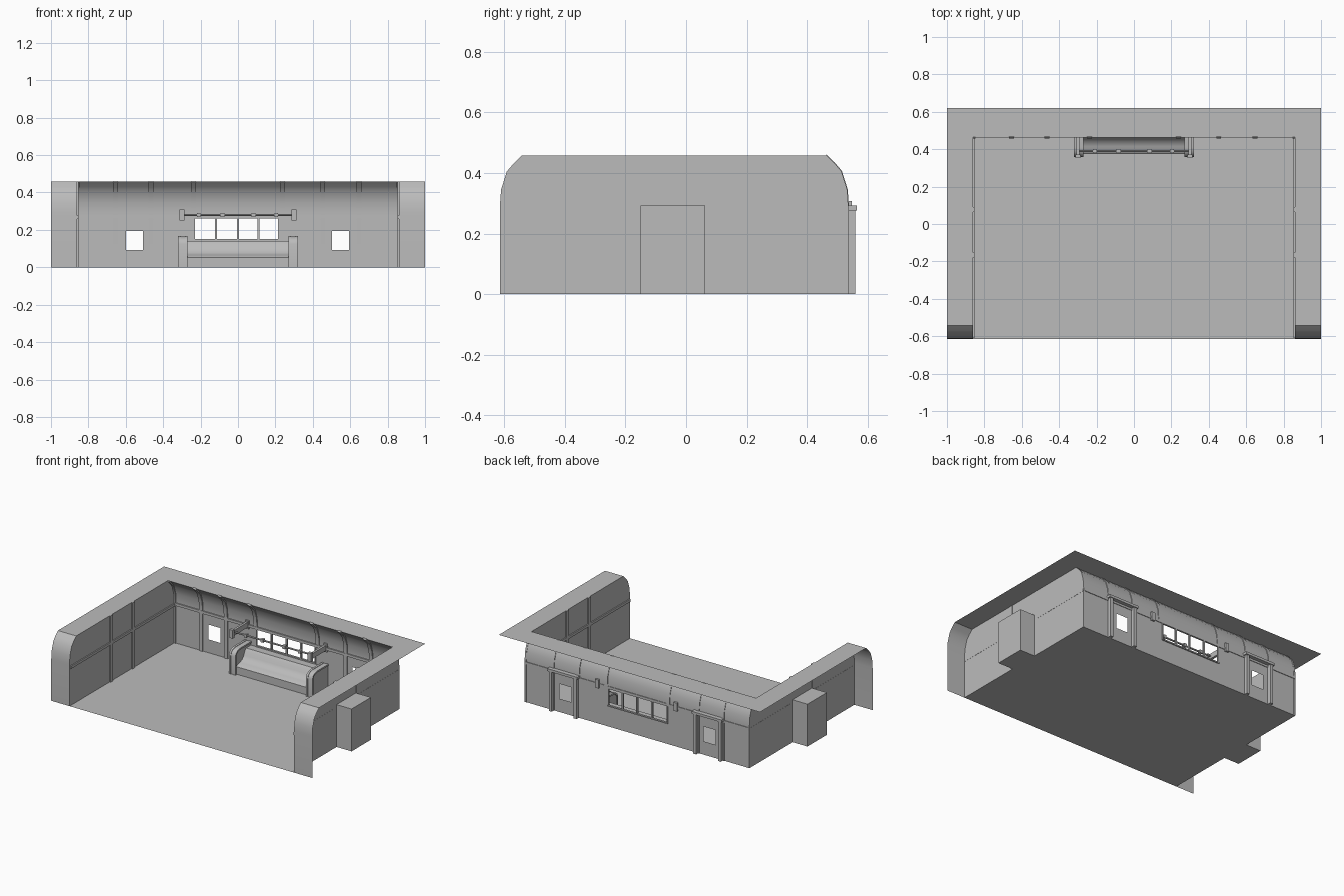
import bpy, bmesh, math

if "Cube" in bpy.data.objects:
    bpy.data.objects.remove(bpy.data.objects["Cube"])

grey = bpy.data.materials.new("plain_grey")
grey.diffuse_color = (0.5, 0.5, 0.5, 1)
grey.use_nodes = True
grey.node_tree.nodes["Principled BSDF"].inputs["Base Color"].default_value = grey.diffuse_color


def make(name, verts, faces, smooth=False, solid=False):
    me = bpy.data.meshes.new(name)
    me.from_pydata(verts, [], faces)
    bm = bmesh.new()
    bm.from_mesh(me)
    bmesh.ops.remove_doubles(bm, verts=bm.verts, dist=1e-5)
    if solid:
        bmesh.ops.recalc_face_normals(bm, faces=bm.faces)
    bm.to_mesh(me)
    bm.free()
    me.materials.append(grey)
    ob = bpy.data.objects.new(name, me)
    bpy.context.collection.objects.link(ob)
    if smooth:
        bpy.ops.object.select_all(action='DESELECT')
        ob.select_set(True)
        bpy.context.view_layer.objects.active = ob
        bpy.ops.object.shade_smooth_by_angle(angle=math.radians(40))
    return ob


def box(name, x0, x1, y0, y1, z0, z1):
    v = [(x, y, z) for x in (x0, x1) for y in (y0, y1) for z in (z0, z1)]
    f = [(0, 1, 3, 2), (4, 6, 7, 5), (0, 4, 5, 1), (2, 3, 7, 6), (0, 2, 6, 4), (1, 5, 7, 3)]
    return make(name, v, f, solid=True)


def prism(name, prof, x0, x1, smooth=False):
    """Extrude a closed y-z outline along x."""
    n = len(prof)
    v = [(x, y, z) for x in (x0, x1) for y, z in prof]
    f = [(i, (i + 1) % n, n + (i + 1) % n, n + i) for i in range(n)]
    f += [tuple(range(n)), tuple(range(n, 2 * n))]
    return make(name, v, f, smooth, True)


def sheet(name, us, path, holes, place, smooth=False):
    """Grid of cells from us and path rows, leaving out the holes (u0, u1, v0, v1)."""
    v = [place(u, p) for p in path for u in us]
    n, f = len(us), []
    for j in range(len(path) - 1):
        for i in range(n - 1):
            cu = (us[i] + us[i + 1]) / 2
            cv = (path[j][1] + path[j + 1][1]) / 2
            if not any(a < cu < b and c < cv < d for a, b, c, d in holes):
                a = j * n + i
                f.append((a, a + 1, a + 1 + n, a + n))
    return make(name, v, f, smooth)


W, YB, YF, TOP = 0.86, 0.535, -0.615, 0.458
BOX0, BOX1 = -0.15, 0.062
curve = [(YB, 0.29), (0.531, 0.345), (0.512, 0.405), (0.49, 0.431), (0.462, TOP)]

# Back wall with curved top, door windows and the wide window
panes = [(-0.23, -0.122), (-0.112, -0.005), (0.005, 0.103), (0.115, 0.215)]
holes = [(a, b, 0.15, 0.262) for a, b in panes]
holes += [(-0.60, -0.508, 0.092, 0.195), (0.503, 0.593, 0.092, 0.195)]
us = sorted({-W, W} | {h[0] for h in holes} | {h[1] for h in holes})
rows = [(YB, z) for z in (0, 0.092, 0.15, 0.195, 0.262)] + curve
sheet("back_wall", us, rows, holes, lambda u, p: (u, p[0], p[1]), True)

# Floor
make("floor", [(-W, YF, 0), (W, YF, 0), (W, YB, 0), (-W, YB, 0)], [(0, 1, 2, 3)])

# Roof flange around the back and sides
front = [(-y - 0.08, z) for y, z in curve]
fy = front[-1][0]
o = [(-1, fy), (-1, 0.62), (1, 0.62), (1, fy)]
i = [(-W, fy), (-W, 0.462), (W, 0.462), (W, fy)]
make("roof_flange", [(x, y, TOP) for x, y in o + i],
     [(0, 4, 5, 1), (1, 5, 6, 2), (2, 6, 7, 3)])


def sweep(name, x0, x1, pts, inner, outer):
    """Thin rib following a y-z path, straddling the wall."""
    a, b = [], []
    for k, (y, z) in enumerate(pts):
        p, q = pts[max(k - 1, 0)], pts[min(k + 1, len(pts) - 1)]
        dy, dz = q[0] - p[0], q[1] - p[1]
        d = math.hypot(dy, dz)
        ny, nz = -dz / d, dy / d
        a.append((y + ny * inner, z + nz * inner))
        b.append((y - ny * outer, z - nz * outer))
    n = len(a)
    v = [(x, y, z) for x in (x0, x1) for y, z in a + b]
    f = []
    for k in range(n - 1):
        m = 2 * n
        f += [(k, k + 1, n + k + 1, n + k), (m + k, m + k + 1, m + n + k + 1, m + n + k),
              (k, k + 1, m + k + 1, m + k), (n + k, n + k + 1, m + n + k + 1, m + n + k)]
    f += [(0, n, 3 * n, 2 * n), (n - 1, 2 * n - 1, 4 * n - 1, 3 * n - 1)]
    return make(name, v, f, True, True)


for s, side in ((-1, "left"), (1, "right")):
    # Curved front strip beside the opening
    strip = [(YF, 0)] + front
    sheet(side + "_front_strip", sorted((s * W, s)), strip, [],
          lambda u, p: (u, p[0], p[1]), True)

    # End wall: two shaped halves around a door panel with a window
    fr = [(YF, 0)] + front
    bk = [(YB, 0)] + curve
    x = s * W
    make(side + "_end_wall_front", [(x, y, z) for y, z in fr + [(BOX0, TOP), (BOX0, 0)]],
         [tuple(range(len(fr) + 2))])
    make(side + "_end_wall_back", [(x, y, z) for y, z in bk + [(BOX1, TOP), (BOX1, 0)]],
         [tuple(range(len(bk) + 2))])
    sheet(side + "_end_door", [BOX0, -0.09, 0.002, BOX1],
          [(0, z) for z in (0, 0.092, 0.195, TOP)], [(-0.09, 0.002, 0.092, 0.195)],
          lambda u, p: (x, u, p[1]))

    # Vestibule outside the end door
    box(side + "_vestibule", *sorted((x, s * 0.975)), BOX0, BOX1, 0, 0.293)

    # Ribs, rail and corner posts inside the end wall
    xi = sorted((x + s * 0.001, x - s * 0.008))
    for y in (BOX0 - 0.015, BOX1 + 0.015):
        box(side + "_end_rib", *xi, y - 0.013, y + 0.013, 0, TOP)
    box(side + "_end_rail", *xi, YF + 0.005, YB, 0.258, 0.276)
    sweep(side + "_corner_rib", *sorted((x, x - s * 0.012)), [(YB, 0)] + curve, 0.006, 0.002)

    # Outside door frame on the back wall
    cx = s * 0.553
    for d in (-0.095, 0.095):
        box(side + "_door_jamb", cx + d - 0.011, cx + d + 0.011, YB, 0.56, 0, 0.28)
    box(side + "_door_cap", cx - 0.115, cx + 0.115, YB, 0.565, 0.276, 0.293)

    # Bracket arm of the overhead rack, passing through the wall
    ax = s * 0.3
    box(side + "_rack_arm", ax - 0.008, ax + 0.008, 0.36, 0.548, 0.262, 0.298)
    box(side + "_rack_end", ax - 0.013, ax + 0.013, 0.352, 0.372, 0.25, 0.308)
    box(side + "_rack_wall_plate", ax - 0.013, ax + 0.013, 0.524, 0.548, 0.25, 0.308)

    # Bench arm with a rounded shoulder and raised front trim
    bx = s * 0.295
    arm = [(0.36, 0), (0.36, 0.125), (0.366, 0.145), (0.385, 0.16), (0.41, 0.165),
           (YB, 0.165), (YB, 0)]
    prism(side + "_bench_arm", arm, bx - 0.02, bx + 0.02, True)
    for d in (-0.018, 0.018):
        sweep(side + "_bench_arm_trim", bx + d - 0.007, bx + d + 0.007, arm[:6], 0.003, 0.008)

# Ribs running up the back wall and over the curve
for cx in (-0.655, -0.465, 0.453, 0.647):
    sweep("wall_rib", cx - 0.013, cx + 0.013, [(YB, 0)] + curve, 0.007, 0.004)
for cx in (-0.238, 0.238):
    sweep("upper_rib", cx - 0.013, cx + 0.013, [(YB, 0.262)] + curve, 0.007, 0.004)

# Long rail on the back wall
box("wall_rail", -W, W, YB - 0.008, YB + 0.004, 0.262, 0.28)

# Window frame bars
for x0, x1 in ((-0.238, -0.23), (-0.122, -0.112), (-0.005, 0.005), (0.103, 0.115), (0.215, 0.223)):
    box("window_bar", x0, x1, YB - 0.006, YB + 0.006, 0.15, 0.262)
box("window_sill", -0.238, 0.223, YB - 0.006, YB + 0.008, 0.142, 0.15)

# Overhead rack rod with clips
rod = [(0.39 + 0.006 * math.cos(t * math.pi / 4), 0.28 + 0.006 * math.sin(t * math.pi / 4))
       for t in range(8)]
prism("rack_rod", rod, -0.3, 0.3, True)
for cx in (-0.21, -0.083, 0.083, 0.205):
    box("rack_clip", cx - 0.01, cx + 0.01, 0.379, 0.401, 0.269, 0.291)

# Bench seat and back in one curved outline
seat = [(0.375, 0), (0.375, 0.052), (0.385, 0.06), (0.415, 0.066), (0.44, 0.078),
        (0.457, 0.1), (0.468, 0.125), (0.482, 0.14), (YB, 0.14), (YB, 0)]
prism("bench_seat", seat, -0.276, 0.276, True)
